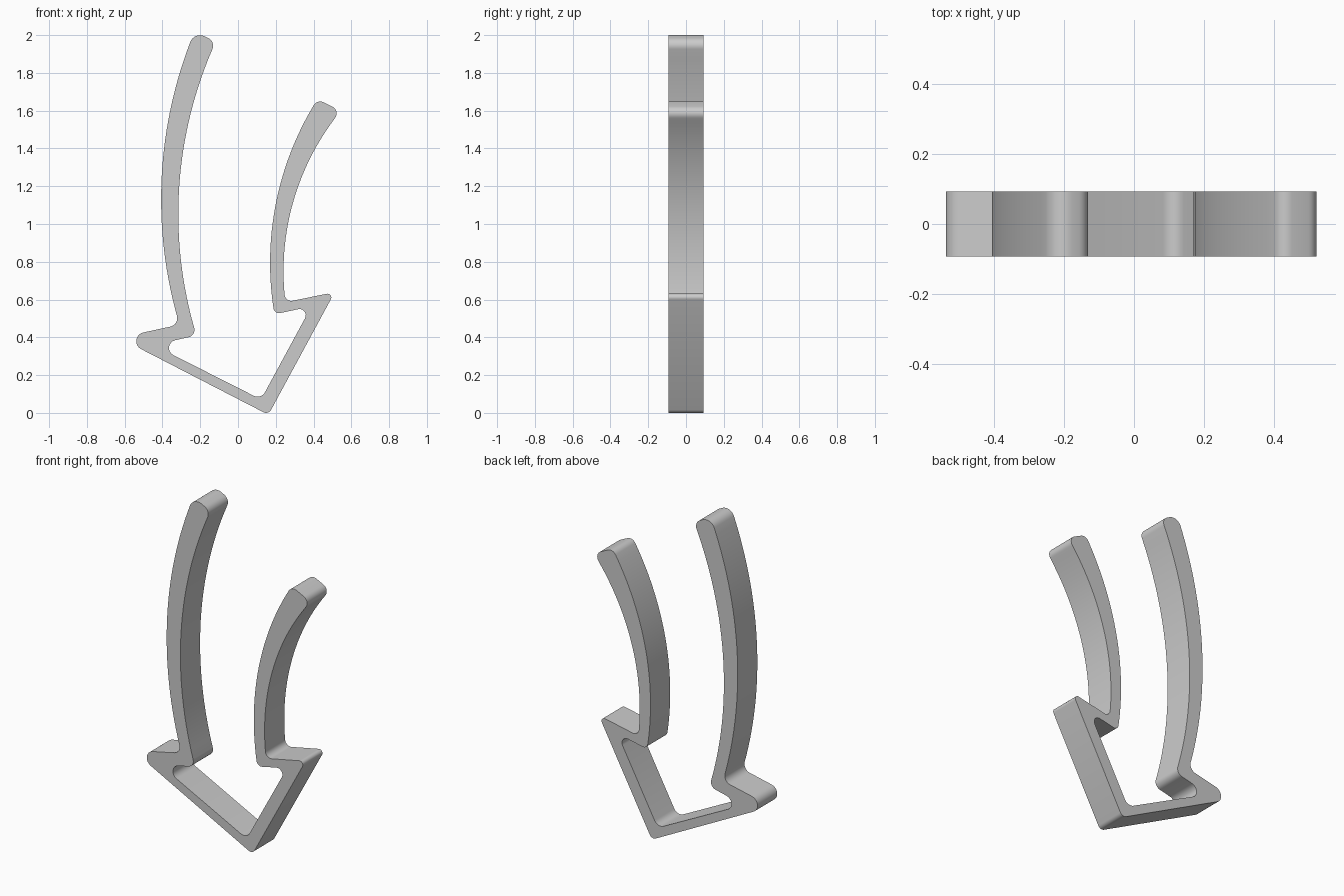
import bpy, bmesh, math
from mathutils import Vector

if "Cube" in bpy.data.objects:
    bpy.data.objects.remove(bpy.data.objects["Cube"])

HALF_DEPTH = 0.093

# Outline corners: x, z, fillet radius, optional mid point of the arc to the next corner
CORNERS = [
    (-0.230, 2.020, 0.055, (-0.407, 1.15)),   # long arm, outer side
    (-0.310, 0.467, 0.045, None),             # left notch
    (-0.630, 0.398, 0.047, None),             # left barb tip
    (0.161, -0.010, 0.030, None),             # bottom point
    (0.512, 0.639, 0.020, None),              # right barb tip
    (0.251, 0.586, 0.035, (0.275, 1.05)),     # short arm, right side
    (0.545, 1.600, 0.040, None),              # short arm end
    (0.420, 1.660, 0.040, (0.172, 0.88)),     # short arm, left side
    (0.193, 0.522, 0.030, None),              # short arm foot
    (0.389, 0.564, 0.033, None),              # inside right barb
    (0.122, 0.071, 0.045, None),              # inside bottom
    (-0.447, 0.359, 0.042, None),             # inside left barb
    (-0.220, 0.410, 0.040, (-0.315, 1.12)),   # long arm, inner side
    (-0.118, 1.965, 0.045, None),             # long arm end
]


def arc(a, m, b, n=32):
    """Points on the circle through a, m and b."""
    u, v = m - a, b - a
    d = 2 * u.cross(v)
    c = a + Vector((v.y * u.length_squared - u.y * v.length_squared,
                    u.x * v.length_squared - v.x * u.length_squared)) / d
    r = (a - c).length
    a0 = math.atan2(a.y - c.y, a.x - c.x)
    a1 = math.atan2(b.y - c.y, b.x - c.x)
    sweep = (a1 - a0 + math.pi) % (2 * math.pi) - math.pi
    return [c + r * Vector((math.cos(a0 + sweep * i / n), math.sin(a0 + sweep * i / n)))
            for i in range(n + 1)]


def rounded_outline(corners, steps=8):
    pts = [Vector(c[:2]) for c in corners]
    n = len(pts)
    edges = []
    for i, c in enumerate(corners):
        a, b = pts[i], pts[(i + 1) % n]
        edges.append(arc(a, Vector(c[3]), b) if c[3] else [a, b])
    fillets, cuts = [], []
    for i, c in enumerate(corners):
        p = pts[i]
        back = (edges[i - 1][-2] - p).normalized()
        ahead = (edges[i][1] - p).normalized()
        half = back.angle(ahead) / 2
        t = c[2] / math.tan(half)
        centre = p + (back + ahead).normalized() * c[2] / math.sin(half)
        s, e = p + back * t - centre, p + ahead * t - centre
        w = s.angle(e)
        fillets.append([centre + (s * math.sin(w * (1 - k / steps)) + e * math.sin(w * k / steps))
                        / math.sin(w) for k in range(steps + 1)])
        cuts.append(t)
    out = []
    for i in range(n):
        j = (i + 1) % n
        out += fillets[i]
        out += [q for q in edges[i][1:-1]
                if (q - pts[i]).length > cuts[i] + 0.01 and (q - pts[j]).length > cuts[j] + 0.01]
    return out


# Extruded open clip with two curved arms
bm = bmesh.new()
face = bm.faces.new([bm.verts.new((p.x, -HALF_DEPTH, p.y)) for p in rounded_outline(CORNERS)])
ext = bmesh.ops.extrude_face_region(bm, geom=[face], use_keep_orig=True)
bmesh.ops.translate(bm, vec=(0, 2 * HALF_DEPTH, 0),
                    verts=[g for g in ext["geom"] if isinstance(g, bmesh.types.BMVert)])
bmesh.ops.recalc_face_normals(bm, faces=bm.faces)
mesh = bpy.data.meshes.new("arrow_clip")
bm.to_mesh(mesh)
bm.free()
clip = bpy.data.objects.new("arrow_clip", mesh)
bpy.context.collection.objects.link(clip)
bpy.context.view_layer.objects.active = clip
clip.select_set(True)
bpy.ops.object.shade_smooth_by_angle(angle=math.radians(30))
